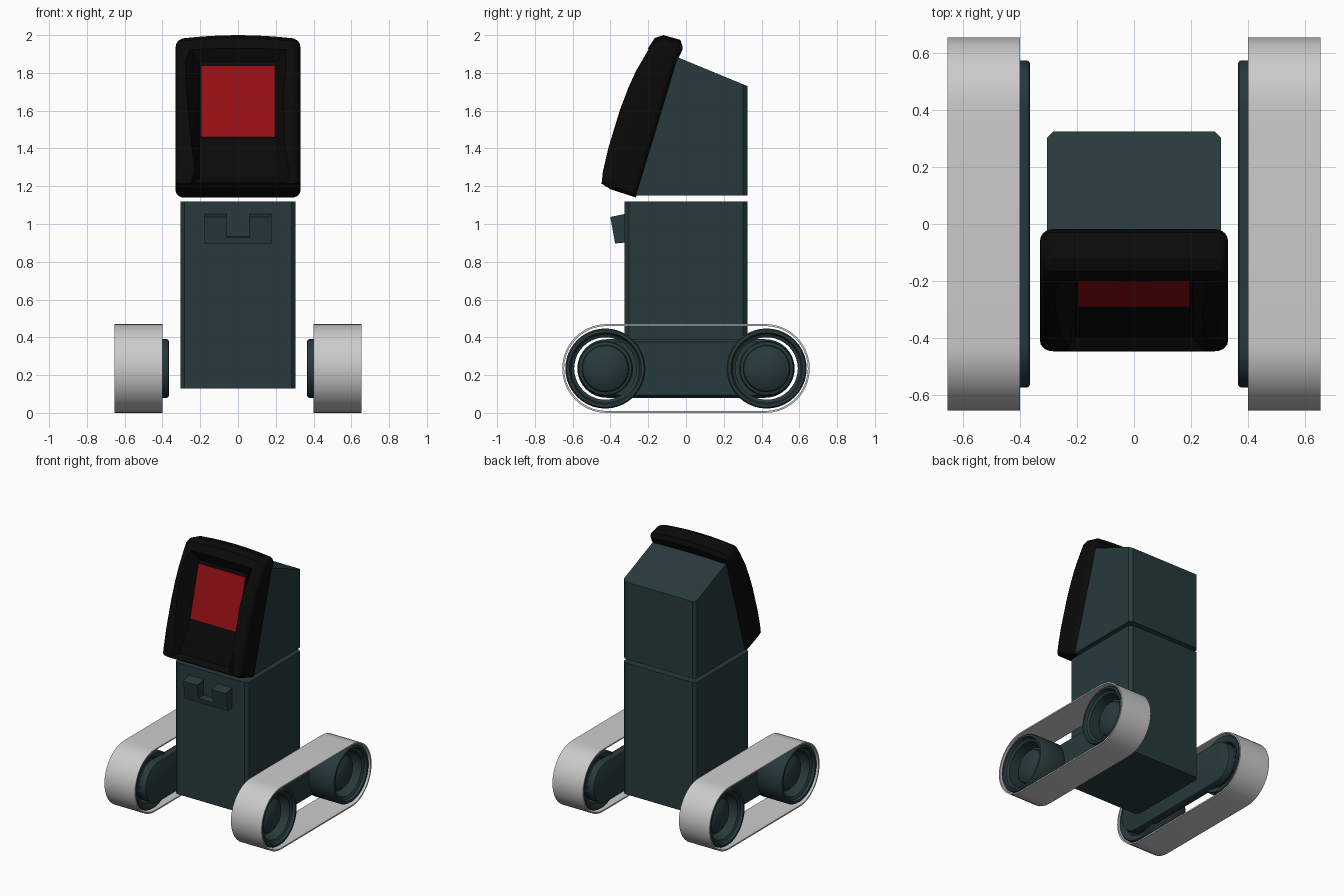
import bpy, bmesh
from math import sin, cos, pi, radians, hypot

if "Cube" in bpy.data.objects:
    bpy.data.objects.remove(bpy.data.objects["Cube"])


def material(name, rgb):
    m = bpy.data.materials.new(name)
    m.diffuse_color = (*rgb, 1)
    m.use_nodes = True
    m.node_tree.nodes["Principled BSDF"].inputs["Base Color"].default_value = m.diffuse_color
    return m


TEAL = material("dark_teal", (0.02, 0.042, 0.046))
BLACK = material("black", (0.003, 0.003, 0.003))
RED = material("red", (0.30, 0.005, 0.007))


def loft(name, rings, mat=None, closed=False, mirror=False, chamfer=None, smooth=None):
    """Skin equal-length rings of points; cap the ends unless closed."""
    bm = bmesh.new()
    vs = [[bm.verts.new(p) for p in ring] for ring in rings]
    n = len(vs[0])
    pairs = list(zip(vs, vs[1:])) + ([(vs[-1], vs[0])] if closed else [])
    for a, b in pairs:
        for i in range(n):
            j = (i + 1) % n
            bm.faces.new((a[i], a[j], b[j], b[i]))
    if not closed:
        bm.faces.new(vs[0])
        bm.faces.new(vs[-1])
    if chamfer:
        edges = [e for e in bm.edges if chamfer(e)]
        bmesh.ops.bevel(bm, geom=edges, offset=0.022, segments=1, affect='EDGES')
    bmesh.ops.recalc_face_normals(bm, faces=bm.faces)
    mesh = bpy.data.meshes.new(name)
    bm.to_mesh(mesh)
    bm.free()
    ob = bpy.data.objects.new(name, mesh)
    bpy.context.collection.objects.link(ob)
    if mat:
        mesh.materials.append(mat)
    if mirror:
        ob.modifiers.new("mirror", 'MIRROR')
    if smooth:
        shade(ob, smooth)
    return ob


def activate(ob):
    bpy.ops.object.select_all(action='DESELECT')
    ob.select_set(True)
    bpy.context.view_layer.objects.active = ob


def shade(ob, degrees):
    activate(ob)
    bpy.ops.object.shade_smooth_by_angle(angle=radians(degrees))


def side_ring(profile, x):
    return [(x, y, z) for y, z in profile]


def vertical(e):
    a, b = (v.co for v in e.verts)
    return abs(a.x - b.x) < 1e-4 and abs(a.y - b.y) < 1e-4


# Torso and wedge head
W = 0.305
box = [(-0.325, 0.13), (0.325, 0.13), (0.325, 1.12), (-0.325, 1.12)]
loft("torso", [side_ring(box, -W), side_ring(box, W)], TEAL, chamfer=vertical)
wedge = [(-0.27, 1.15), (0.325, 1.15), (0.325, 1.73), (-0.05, 1.885)]
loft("head", [side_ring(wedge, -W), side_ring(wedge, W)], TEAL, chamfer=vertical)

# Chest bracket: U outline, leaning outward at the top
half = [(0.178, 0.902), (0.178, 1.042), (0.06, 1.042), (0.06, 0.935)]
outline = half + [(-x, z) for x, z in reversed(half)]
front = [(x, -0.375 - 0.18 * (z - 0.90), z - 0.005) for x, z in outline]
back = [(x, -0.32, z + 0.012 * (z > 1)) for x, z in outline]
loft("chest_bracket", [front, back], TEAL)

# Face mask: side profile swept across x with rounded ends and an arched top
profile = [(-0.265, 1.14), (-0.40, 1.185), (-0.447, 1.215), (-0.44, 1.28),
           (-0.41, 1.41), (-0.35, 1.61), (-0.305, 1.73), (-0.265, 1.82),
           (-0.205, 1.925), (-0.165, 1.985), (-0.12, 2.0), (-0.03, 1.975),
           (-0.018, 1.94), (-0.045, 1.88)]


def mask_ring(x, d):
    pts = []
    for i, (y, z) in enumerate(profile):
        y0, z0 = profile[i - 1]
        y1, z1 = profile[(i + 1) % len(profile)]
        a, b = hypot(y - y0, z - z0), hypot(y1 - y, z1 - z)
        ty, tz = (y - y0) / a + (y1 - y) / b, (z - z0) / a + (z1 - z) / b
        t = hypot(ty, tz)
        drop = 0.022 * (x / 0.33) ** 2 * (z - 1.14) / 0.86
        pts.append((x, y + d * tz / t, z - d * ty / t - drop))
    return pts


ends = [(0.285 + 0.045 * sin(a), 0.04 * (1 - cos(a)))
        for a in (k * pi / 10 for k in range(6))]
stations = [(-x, d) for x, d in reversed(ends)]
stations += [(x, 0) for x in (-0.19, -0.095, 0, 0.095, 0.19)] + ends
mask = loft("face_mask", [mask_ring(x, d) for x, d in stations], BLACK)

# Recess cut in the mask: flared walls, sloping floor with a lower ramp
floor = [(-0.175, 1.86), (-0.29, 1.42), (-0.40, 1.24)]
mouth = [(-0.22, 1.98), (-0.56, 1.42), (-0.50, 1.19)]


def recess_ring(pts, w):
    return [(w, y, z) for y, z in pts] + [(-w, y, z) for y, z in reversed(pts)]


cutter = loft("recess_cutter", [recess_ring(floor, 0.205), recess_ring(mouth, 0.30)])
cutter.hide_render = True
cut = mask.modifiers.new("recess", 'BOOLEAN')
cut.operation = 'DIFFERENCE'
cut.solver = 'EXACT'
cut.object = cutter
activate(mask)
bpy.ops.object.modifier_apply(modifier=cut.name)
bpy.data.objects.remove(cutter)
shade(mask, 32)

# Red screen on the recess floor
screen = [(-0.192, 1.84), (-0.292, 1.46), (-0.275, 1.455), (-0.175, 1.835)]
loft("screen", [side_ring(screen, -0.196), side_ring(screen, 0.196)], RED)


# Running gear, mirrored to both sides
def stadium(x, r, c=0.42, n=20):
    arc = [k * pi / n - pi / 2 for k in range(n + 1)]
    return ([(x, c + r * cos(a), 0.235 + r * sin(a)) for a in arc] +
            [(x, -c - r * cos(a), 0.235 - r * sin(a)) for a in arc])


def lathe(name, section, cy, closed):
    rings = [[(x, cy + r * cos(k * pi / 20), 0.235 + r * sin(k * pi / 20))
              for k in range(40)] for r, x in section]
    loft(name, rings, TEAL, closed=closed, mirror=True, smooth=35)


loft("track_belt", [stadium(0.40, 0.235), stadium(0.655, 0.235),
                    stadium(0.655, 0.225), stadium(0.40, 0.225)],
     closed=True, mirror=True, smooth=35)
loft("track_arm", [stadium(0.365, 0.143), stadium(0.369, 0.151), stadium(0.377, 0.155),
                   stadium(0.42, 0.155), stadium(0.44, 0.14)],
     TEAL, mirror=True, smooth=35)
rim = [(0.165, 0.42), (0.19, 0.405), (0.205, 0.405), (0.212, 0.415),
       (0.212, 0.635), (0.205, 0.645), (0.19, 0.645), (0.182, 0.625), (0.165, 0.615)]
hub = [(0.146, 0.42), (0.146, 0.54), (0.14, 0.555), (0.125, 0.56),
       (0.12, 0.575), (0.09, 0.595), (0.05, 0.607), (0.015, 0.61)]
for label, cy in (("front", -0.427), ("rear", 0.427)):
    lathe(label + "_wheel_rim", rim, cy, True)
    lathe(label + "_wheel_hub", hub, cy, False)
